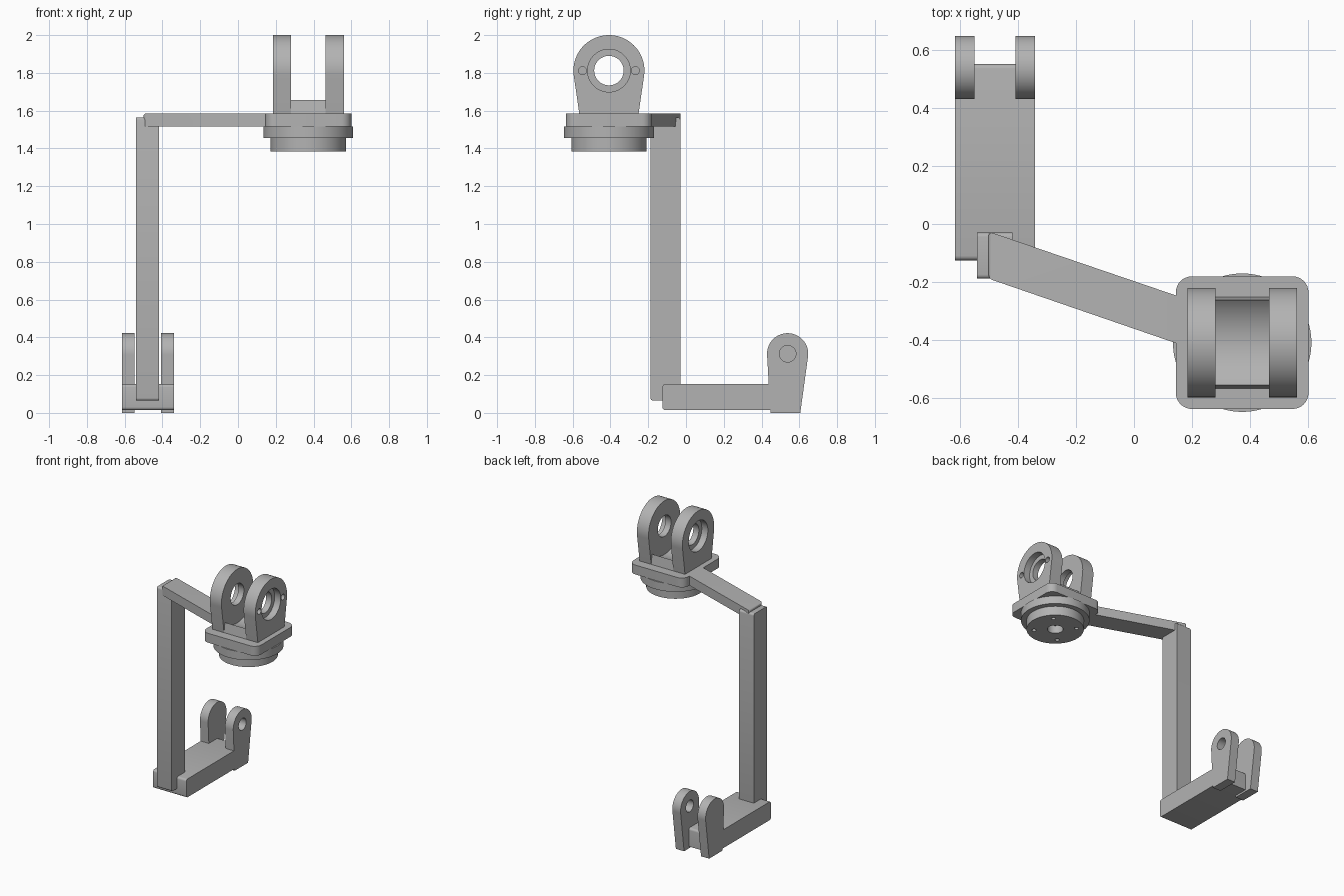
import bpy, bmesh, math
from mathutils import Vector, Matrix

cube = bpy.data.objects.get("Cube")
if cube:
    bpy.data.objects.remove(cube, do_unlink=True)

grey = bpy.data.materials.new("satin grey")
grey.use_nodes = True
colour = (0.45, 0.45, 0.45, 1)
grey.diffuse_color = colour
grey.node_tree.nodes["Principled BSDF"].inputs["Base Color"].default_value = colour


def make(name, bm):
    bmesh.ops.recalc_face_normals(bm, faces=bm.faces)
    mesh = bpy.data.meshes.new(name)
    bm.to_mesh(mesh)
    bm.free()
    mesh.materials.append(grey)
    obj = bpy.data.objects.new(name, mesh)
    bpy.context.collection.objects.link(obj)
    return obj


def extrude(name, points, depth):
    """Close a planar outline and pull it along the depth vector."""
    bm = bmesh.new()
    face = bm.faces.new([bm.verts.new(p) for p in points])
    pulled = bmesh.ops.extrude_face_region(bm, geom=[face])
    verts = [g for g in pulled["geom"] if isinstance(g, bmesh.types.BMVert)]
    bmesh.ops.translate(bm, verts=verts, vec=depth)
    return make(name, bm)


def block(name, x0, x1, y0, y1, z0, z1):
    return extrude(name, [(x0, y0, z0), (x1, y0, z0), (x1, y1, z0), (x0, y1, z0)],
                   (0, 0, z1 - z0))


def cylinder(name, centre, radius, length, axis="Z", segments=64):
    bm = bmesh.new()
    bmesh.ops.create_cone(bm, cap_ends=True, segments=segments, radius1=radius,
                          radius2=radius, depth=length)
    if axis == "X":
        bm.transform(Matrix.Rotation(math.pi / 2, 4, "Y"))
    bm.transform(Matrix.Translation(centre))
    return make(name, bm)


def bake(obj):
    """Turn the modifier result into the object's own mesh."""
    graph = bpy.context.evaluated_depsgraph_get()
    mesh = bpy.data.meshes.new_from_object(obj.evaluated_get(graph))
    obj.modifiers.clear()
    obj.data = mesh


def cut(obj, *cutters):
    for cutter in cutters:
        mod = obj.modifiers.new("cut", "BOOLEAN")
        mod.operation, mod.solver, mod.object = "DIFFERENCE", "EXACT", cutter
        bake(obj)
        bpy.data.objects.remove(cutter, do_unlink=True)


def round_edges(obj, rule, radius, segments=4):
    """Round the edges whose midpoint and direction satisfy the rule."""
    bm = bmesh.new()
    bm.from_mesh(obj.data)
    edges = [e for e in bm.edges
             if rule((e.verts[0].co + e.verts[1].co) / 2,
                     (e.verts[1].co - e.verts[0].co).normalized())]
    bmesh.ops.bevel(bm, geom=edges, offset=radius, segments=segments,
                    profile=0.5, affect="EDGES")
    bm.to_mesh(obj.data)
    bm.free()


def lug(name, x0, x1, cy, cz, radius, foot_y0, foot_y1, foot_z):
    """Rounded ear with straight sides that run tangent to the foot corners."""
    def tangent(fy, side):
        dy, dz = fy - cy, foot_z - cz
        return math.atan2(dz, dy) + side * math.acos(radius / math.hypot(dy, dz))
    start = tangent(foot_y1, 1)
    end = tangent(foot_y0, -1) % math.tau
    steps = 40
    outline = [(x0, foot_y0, foot_z), (x0, foot_y1, foot_z)]
    for i in range(steps + 1):
        a = start + (end - start) * i / steps
        outline.append((x0, cy + radius * math.cos(a), cz + radius * math.sin(a)))
    return extrude(name, outline, (x1 - x0, 0, 0))


# Foot bar and upright column
foot = block("foot_bar", -0.615, -0.34, -0.125, 0.55, 0.015, 0.152)
round_edges(foot, lambda m, d: abs(d.x) > 0.9 and (m.y < 0 or m.z > 0.1), 0.016)
column = block("column", -0.54, -0.417, -0.188, -0.03, 0.065, 1.565)
round_edges(column, lambda m, d: abs(d.x) > 0.9, 0.014)

# Small pierced lugs at the back of the foot
for name, x0, x1 in (("right_foot_lug", -0.615, -0.548), ("left_foot_lug", -0.408, -0.34)):
    ear = lug(name, x0, x1, 0.538, 0.313, 0.109, 0.447, 0.605, 0)
    cut(ear, cylinder("hole", ((x0 + x1) / 2, 0.538, 0.313), 0.044, 0.3, "X", 40))

# Slanted arm from the column to the head
arm = extrude("arm", [(-0.5, -0.188, 1.515), (0.145, -0.41, 1.515),
                      (0.145, -0.246, 1.515), (-0.5, -0.026, 1.515)], (0, 0, 0.07))
round_edges(arm, lambda m, d: m.x < -0.49 and (abs(d.z) > 0.9 or m.z > 1.58), 0.014)

# Head plate with rounded corners
hx, hy, hz = 0.372, -0.408, 1.812
plate = block("head_plate", hx - 0.228, hx + 0.228, hy - 0.228, hy + 0.228, 1.515, 1.585)
round_edges(plate, lambda m, d: abs(d.z) > 0.9, 0.055, 8)

# Flange and hub below the plate, the hub bored from underneath
cylinder("flange", (hx, hy, 1.485), 0.238, 0.06, segments=96)
hub = cylinder("hub", (hx, hy, 1.42), 0.199, 0.07, segments=96)
cut(hub, cylinder("bore", (hx, hy, 1.395), 0.055, 0.1, segments=40))
for i in range(4):
    a = math.radians(45 + 90 * i)
    cut(hub, cylinder("bolt", (hx + 0.148 * math.cos(a), hy + 0.148 * math.sin(a), 1.39),
                      0.015, 0.08, segments=16))

# Large yoke ears with counterbored pivot holes
for name, side in (("right_yoke_ear", -1), ("left_yoke_ear", 1)):
    inner, outer = hx + side * 0.092, hx + side * 0.188
    ear = lug(name, min(inner, outer), max(inner, outer), hy, hz, 0.188,
              hy - 0.157, hy + 0.157, 1.585)
    cut(ear, cylinder("hole", ((inner + outer) / 2, hy, hz), 0.078, 0.3, "X"),
        cylinder("counterbore", (outer, hy, hz), 0.113, 0.1, "X"))
    if side > 0:
        for dy in (-0.14, 0.14):
            cut(ear, cylinder("pin_hole", (outer, hy + dy, hz), 0.021, 0.08, "X", 24))

# Saddle between the ears, hollowed round the pivot axis
saddle_outline = [(hx - 0.092, hy + 0.157, 1.585), (hx - 0.092, hy - 0.157, 1.585)]
for i in range(25):
    a = math.radians(-133.3 + 86.6 * i / 24)
    saddle_outline.append((hx - 0.092, hy + 0.213 * math.cos(a), hz + 0.213 * math.sin(a)))
extrude("yoke_saddle", saddle_outline, (0.184, 0, 0))

# Smooth the curved surfaces, keep the machined edges crisp
bpy.ops.object.select_all(action="DESELECT")
for obj in bpy.context.scene.objects:
    if obj.type == "MESH" and grey.name in obj.data.materials:
        obj.select_set(True)
        bpy.context.view_layer.objects.active = obj
bpy.ops.object.shade_smooth_by_angle(angle=math.radians(30))
